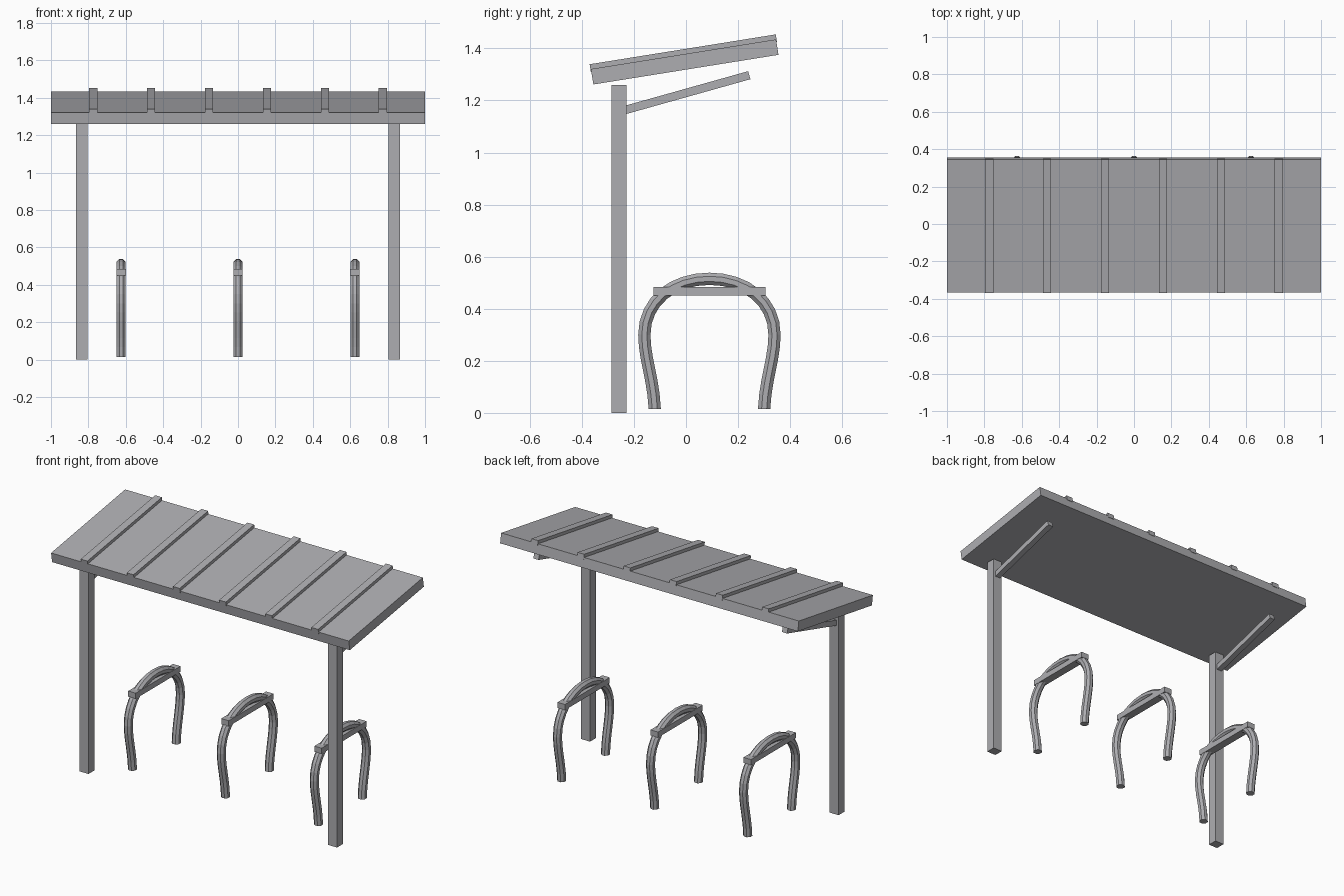
import bpy, bmesh, math
from mathutils import Vector, Matrix
from mathutils.geometry import interpolate_bezier

cube = bpy.data.objects.get("Cube")
if cube:
    bpy.data.objects.remove(cube, do_unlink=True)

steel = bpy.data.materials.new("grey steel")
steel.use_nodes = True
GREY = (0.42, 0.42, 0.44, 1)
steel.diffuse_color = GREY
steel.node_tree.nodes["Principled BSDF"].inputs["Base Color"].default_value = GREY


def finish(name, bm):
    bmesh.ops.recalc_face_normals(bm, faces=bm.faces)
    mesh = bpy.data.meshes.new(name)
    bm.to_mesh(mesh)
    bm.free()
    mesh.materials.append(steel)
    obj = bpy.data.objects.new(name, mesh)
    bpy.context.collection.objects.link(obj)
    return obj


def box(name, centre, size, tilt=0.0):
    """Box tilted about the x axis."""
    bm = bmesh.new()
    m = (Matrix.Translation(centre) @ Matrix.Rotation(tilt, 4, 'X')
         @ Matrix.Diagonal((*size, 1)))
    bmesh.ops.create_cube(bm, size=1, matrix=m)
    return finish(name, bm)


def tube(name, path, x, radius, sides=8):
    """Sweep a polygon along a path lying in a yz plane."""
    bm = bmesh.new()
    rings = []
    for i, p in enumerate(path):
        t = (path[min(i + 1, len(path) - 1)] - path[max(i - 1, 0)]).normalized()
        if i in (0, len(path) - 1):
            t = Vector((0, 0, 1 if i == 0 else -1))   # level feet
        n = Vector((0, -t.z, t.y))
        ring = []
        for k in range(sides):
            a = 2 * math.pi * (k + 0.5) / sides
            offset = n * radius * math.cos(a) + Vector((radius * math.sin(a), 0, 0))
            ring.append(bm.verts.new(p + offset + Vector((x, 0, 0))))
        rings.append(ring)
    for a, b in zip(rings, rings[1:]):
        for k in range(sides):
            j = (k + 1) % sides
            bm.faces.new((a[k], a[j], b[j], b[k]))
    bm.faces.new(rings[0])
    bm.faces.new(rings[-1])
    return finish(name, bm)


# Sloping roof slab with raised ribs
SLOPE = math.radians(9.1)
roof_centre = Vector((0, -0.005, 1.348))
up = Vector((0, -math.sin(SLOPE), math.cos(SLOPE)))
box("roof", roof_centre, (2, 0.72, 0.06), SLOPE)
for i in range(6):
    x = -0.775 + 0.31 * i
    box(f"roof_rib_{i + 1}", roof_centre + up * 0.034 + Vector((x, 0, 0)),
        (0.045, 0.724, 0.03), SLOPE)

# Posts and the braces under the roof
foot, tip = Vector((0, -0.235, 1.163)), Vector((0, 0.243, 1.297))
run = tip - foot
for side, x in (("left", 0.835), ("right", -0.835)):
    box(f"{side}_post", (x, -0.257, 0.63), (0.06, 0.057, 1.26))
    box(f"{side}_brace", (foot + tip) / 2 + Vector((x, 0, 0)),
        (0.035, run.length, 0.032), math.atan2(run.z, run.y))

# Bicycle stands: horseshoe tube with a crossbar
MID_Y = 0.09


def yz(y, z):
    return Vector((0, y, z))


leg = interpolate_bezier(yz(-0.12, 0.015), yz(-0.125, 0.13),
                         yz(-0.16, 0.21), yz(-0.16, 0.30), 7)
arch = interpolate_bezier(yz(-0.16, 0.30), yz(-0.16, 0.43),
                          yz(-0.05, 0.515), yz(MID_Y, 0.515), 9)
half = leg + arch[1:]
path = half + [yz(2 * MID_Y - p.y, p.z) for p in reversed(half[:-1])]
for i, x in enumerate((-0.625, 0, 0.625)):
    tube(f"stand_hoop_{i + 1}", path, x, 0.0255)
    box(f"stand_crossbar_{i + 1}", (x, MID_Y, 0.467), (0.05, 0.43, 0.034))
